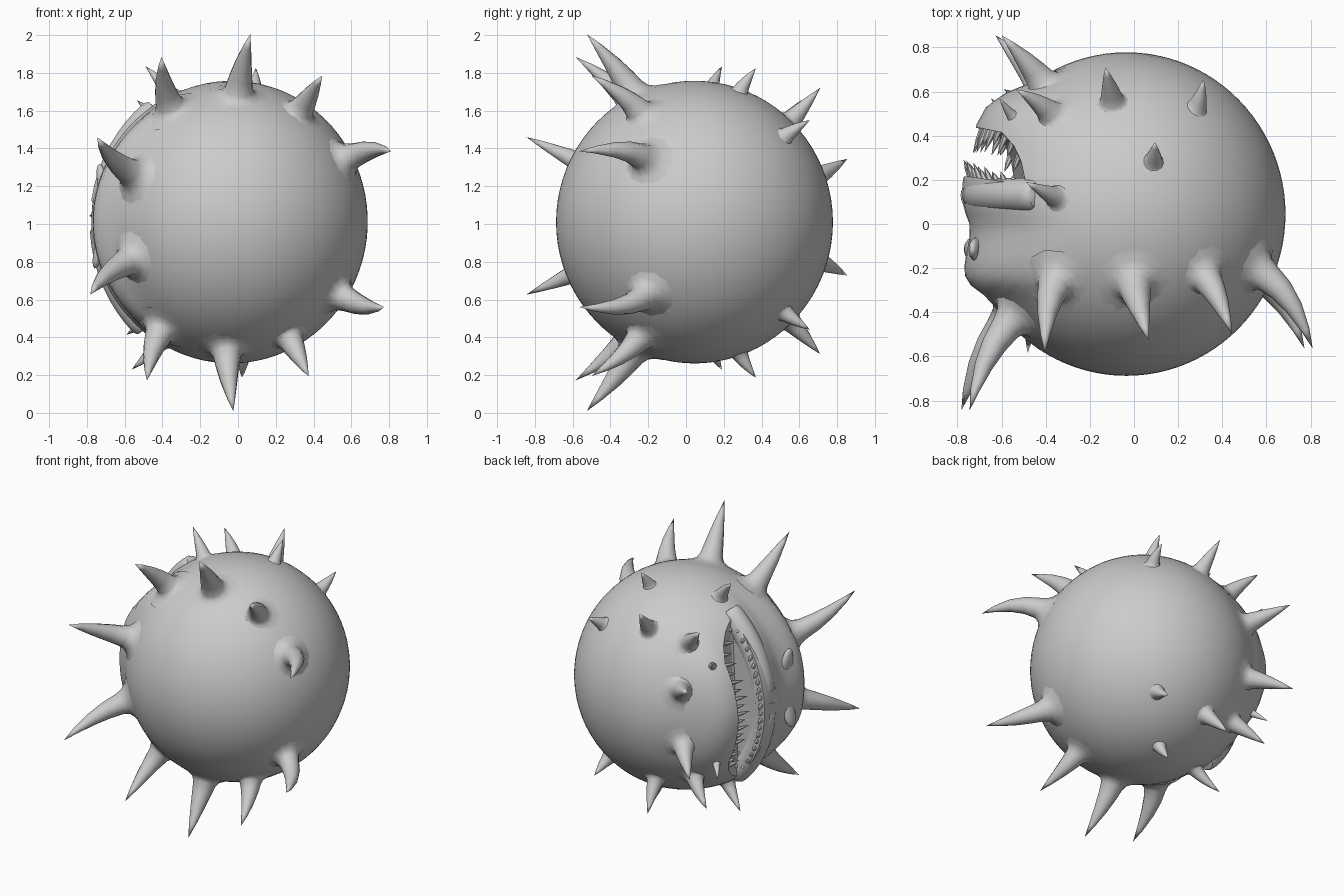
import bpy, bmesh, math
from mathutils import Vector, Matrix

if "Cube" in bpy.data.objects:
    bpy.data.objects.remove(bpy.data.objects["Cube"])

# Single grey colour
grey = bpy.data.materials.new("grey_hide")
grey.use_nodes = True
grey.diffuse_color = (0.6, 0.6, 0.6, 1)
grey.node_tree.nodes["Principled BSDF"].inputs["Base Color"].default_value = (0.6, 0.6, 0.6, 1)

# The creature is mirrored across its local z = 0 plane, then tilted slightly
FRAME = Matrix.Translation((-0.035, 0.045, 1.01)) @ Matrix.Rotation(0.045, 4, "Y")
TO_LOCAL = FRAME.inverted()
R, RY, RZ = 0.722, 0.733, 0.748

# Side profile of the face: height along y against how far it reaches to -x
FACE = [(-0.45, 0.565), (-0.37, 0.635), (-0.3, 0.73), (-0.22, 0.735), (-0.13, 0.715), (-0.06, 0.705),
        (-0.01, 0.725), (0.05, 0.742), (0.14, 0.742), (0.18, 0.735), (0.25, 0.71), (0.4, 0.68),
        (0.48, 0.635), (0.54, 0.55), (0.6, 0.402)]


def interp(table, v):
    for (a, fa), (b, fb) in zip(table, table[1:]):
        if a <= v <= b:
            t = (v - a) / (b - a)
            return fa + (fb - fa) * t
    return None


def stretch(y):
    reach = interp(FACE, y)
    return reach / math.sqrt(R * R - y * y) if reach else 1.0


def shape(p):
    """Push the front of the ball out to the face profile."""
    w = min(1, max(0, (-p.x - 0.15) / 0.3))
    w = w * w * (3 - 2 * w)
    return Vector((p.x * (1 + (stretch(p.y) - 1) * w), p.y * RY / R, p.z * RZ / R))


def make(name, bm, smooth=True):
    bmesh.ops.recalc_face_normals(bm, faces=bm.faces)
    me = bpy.data.meshes.new(name)
    bm.to_mesh(me)
    bm.free()
    me.materials.append(grey)
    ob = bpy.data.objects.new(name, me)
    bpy.context.collection.objects.link(ob)
    ob.matrix_world = FRAME
    if smooth:
        bpy.ops.object.select_all(action="DESELECT")
        ob.select_set(True)
        bpy.context.view_layer.objects.active = ob
        bpy.ops.object.shade_smooth_by_angle(angle=math.radians(50))
    return ob


# Body
bm = bmesh.new()
bmesh.ops.create_uvsphere(bm, u_segments=96, v_segments=40, radius=R)
for v in bm.verts:
    v.co = shape(v.co)
body = make("body", bm, False)

# Mouth, cut sideways through the whole face
UPPER = [(-1.1, 0.4), (-0.67, 0.39), (-0.58, 0.37), (-0.53, 0.31), (-0.5, 0.24), (-0.485, 0.16)]
LOWER = [(-1.1, 0.19), (-0.72, 0.17), (-0.6, 0.15), (-0.485, 0.14)]
bm = bmesh.new()
loop = [bm.verts.new((x, y, -1)) for x, y in UPPER + LOWER[::-1]]
face = bm.faces.new(loop)
ext = bmesh.ops.extrude_face_region(bm, geom=[face])
bmesh.ops.translate(bm, vec=(0, 0, 2), verts=[g for g in ext["geom"] if isinstance(g, bmesh.types.BMVert)])
cutter = make("mouth_cutter", bm, False)
cutter.hide_render = True
bpy.context.view_layer.update()
cut = body.modifiers.new("mouth", "BOOLEAN")
cut.operation = "DIFFERENCE"
cut.solver = "EXACT"
cut.object = cutter
bpy.ops.object.select_all(action="DESELECT")
body.select_set(True)
bpy.context.view_layer.objects.active = body
bpy.ops.object.modifier_apply(modifier="mouth")
bpy.data.objects.remove(cutter)
bpy.ops.object.shade_smooth_by_angle(angle=math.radians(50))


def tube(bm, points, radii, sides):
    """Tapered tube through the points, ending in a tip."""
    rings = []
    for i, (p, r) in enumerate(zip(points[:-1], radii)):
        d = (points[i + 1] - points[max(i - 1, 0)]).normalized()
        q = d.to_track_quat("Z", "Y")
        rings.append([bm.verts.new(p + q @ Vector((r * math.cos(a), r * math.sin(a), 0)))
                      for a in (math.tau * k / sides for k in range(sides))])
    tip = bm.verts.new(points[-1])
    bm.faces.new(rings[0][::-1])
    for k in range(sides):
        j = (k + 1) % sides
        for a, b in zip(rings, rings[1:]):
            bm.faces.new((a[k], a[j], b[j], b[k]))
        bm.faces.new((rings[-1][k], rings[-1][j], tip))


def spike(name, base, tip, r, curl=0.3):
    base, tip = TO_LOCAL @ Vector(base), TO_LOCAL @ Vector(tip)
    n = base.normalized()
    base = shape(n * R) - n * 0.02
    bend = base + n * (tip - base).length * curl
    steps = (0, 0.05, 0.11, 0.2, 0.4, 0.62, 0.84, 1)
    widths = (2.3, 1.65, 1.24, 1.02, 0.84, 0.61, 0.3)
    path = [base * (1 - t) ** 2 + bend * 2 * t * (1 - t) + tip * t * t for t in steps]
    for side, s in (("left", 1), ("right", -1)):
        bm = bmesh.new()
        tube(bm, [Vector((p.x, p.y, p.z * s)) for p in path], [r * w for w in widths], 12)
        make(name + "_" + side, bm)


# Long curved spikes along the back
spike("crest_spike", (0.0, -0.27, 1.66), (0.065, -0.525, 2.005), 0.074)
spike("front_crest_spike", (-0.33, -0.26, 1.58), (-0.405, -0.585, 1.885), 0.071)
spike("rear_crest_spike", (0.31, -0.23, 1.55), (0.445, -0.5, 1.785), 0.066)
spike("tail_spike", (0.51, -0.19, 1.3), (0.81, -0.565, 1.385), 0.066, 0.45)
spike("brow_spike", (-0.5, -0.38, 1.23), (-0.745, -0.845, 1.46), 0.068, 0.42)

# Short spikes along the flanks and belly
spike("flank_spike", (0.09, 0.29, 1.7), (0.095, 0.37, 1.825), 0.042)
spike("cheek_spike", (-0.34, 0.12, 1.64), (-0.49, 0.19, 1.835), 0.046)
spike("belly_spike", (-0.1, 0.55, 1.53), (-0.13, 0.71, 1.72), 0.053)
spike("rear_belly_spike", (0.29, 0.53, 1.46), (0.315, 0.655, 1.55), 0.045)
spike("jaw_spike", (-0.35, 0.5, 1.49), (-0.535, 0.61, 1.655), 0.056)
spike("chin_spike", (-0.42, 0.66, 1.23), (-0.6, 0.855, 1.345), 0.064)
spike("lip_spike", (-0.52, 0.52, 1.39), (-0.61, 0.57, 1.45), 0.025)

# Thick rounded lower lip running from corner to corner
path, radii = [], []
for i in range(25):
    t = i / 12 - 1
    y, z = 0.085, 0.58 * math.sin(t * math.pi / 2)
    skin = math.sqrt(R * R - y * y - (z * R / RZ) ** 2) * stretch(y)
    path.append(Vector((0.068 - 0.022 * t * t - skin, y, z)))
    radii.append(0.078 * math.sqrt(max(0.02, 1 - t ** 12)))
bm = bmesh.new()
tube(bm, path, radii, 14)
make("lower_lip", bm)

# Long low eye bumps between brow and lip
for side, s in (("left", 1), ("right", -1)):
    bm = bmesh.new()
    bmesh.ops.create_uvsphere(bm, u_segments=14, v_segments=8, radius=0.05)
    bmesh.ops.scale(bm, vec=(0.6, 1.1, 2.2), verts=bm.verts)
    bmesh.ops.rotate(bm, matrix=Matrix.Rotation(-0.22 * s, 3, "Y"), verts=bm.verts)
    bmesh.ops.translate(bm, vec=(-0.688, -0.16, 0.17 * s), verts=bm.verts)
    make("eye_" + side, bm)


def rim_point(profile, z):
    """Where the mouth edge meets the skin at a given z."""
    x = -0.6
    for _ in range(12):
        y = interp(profile, x)
        ring = max(0.1, R * R - y * y - (z * R / RZ) ** 2)
        x = 0.5 * x + 0.5 * min(-0.49, -math.sqrt(ring) * stretch(y))
    return Vector((x + 0.03, interp(profile, min(x + 0.03, -0.486)), z))


# Teeth rows following both edges of the mouth
def teeth(name, profile, up, count, length):
    bm = bmesh.new()
    for i in range(count):
        t = 2 * i / (count - 1) - 1
        p = rim_point(profile, 0.48 * t)
        size = length * (1 - 0.5 * t * t) * (1 if i % 2 else 0.7)
        d = Vector((-0.4, up, -0.15 * t)).normalized()
        tube(bm, [p - d * 0.02, p + d * size * 0.5, p + d * size], [0.017, 0.011], 6)
    make(name, bm)


teeth("upper_teeth", UPPER, -1, 19, 0.12)
teeth("lower_teeth", LOWER, 1, 19, 0.085)
